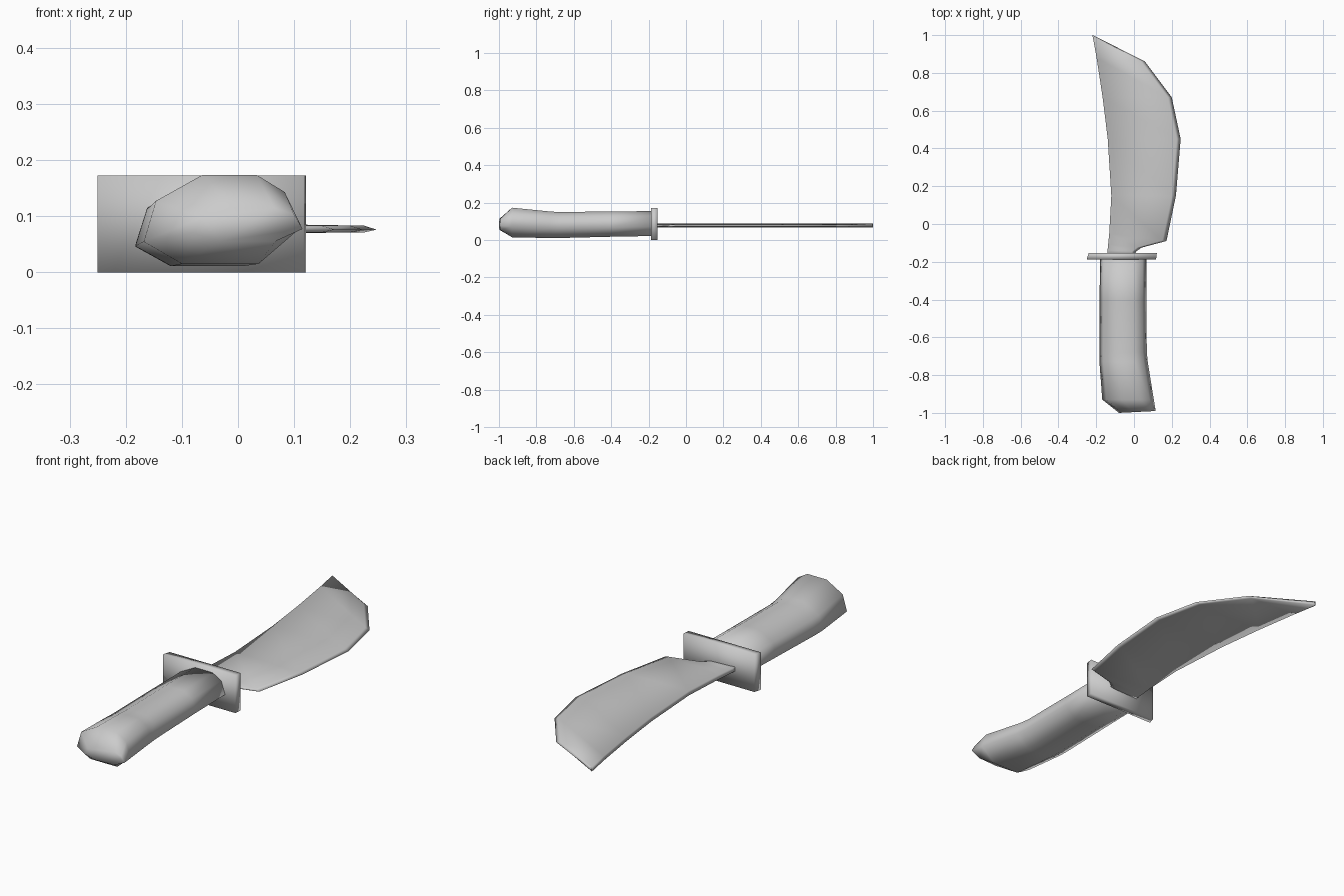
import bpy, bmesh

cube = bpy.data.objects.get("Cube")
if cube:
    bpy.data.objects.remove(cube, do_unlink=True)

grey = bpy.data.materials.new("plain grey")
grey.use_nodes = True
colour = (0.6, 0.6, 0.6, 1)
grey.diffuse_color = colour
grey.node_tree.nodes["Principled BSDF"].inputs["Base Color"].default_value = colour


def loft(name, rings):
    """Skin a row of equal rings, cap both ends and shade smooth."""
    bm = bmesh.new()
    loops = [[bm.verts.new(p) for p in ring] for ring in rings]
    n = len(loops[0])
    for a, b in zip(loops, loops[1:]):
        for i in range(n):
            j = (i + 1) % n
            bm.faces.new((a[i], a[j], b[j], b[i]))
    bm.faces.new(loops[0])
    bm.faces.new(loops[-1])
    bmesh.ops.recalc_face_normals(bm, faces=bm.faces)
    for f in bm.faces:
        f.smooth = True
    mesh = bpy.data.meshes.new(name)
    bm.to_mesh(mesh)
    bm.free()
    mesh.materials.append(grey)
    obj = bpy.data.objects.new(name, mesh)
    bpy.context.collection.objects.link(obj)
    return obj


# Handle: eight-sided grip, bending toward the edge side at the butt
section = [(.38, 1), (.74, 1), (.92, .81), (1, .37),
           (.75, 0), (.25, 0), (0, .25), (.08, .71)]
# y, x min, x max, z min, z max
grip = [(-.17, -.18, .065, .022, .155), (-.4, -.182, .065, .018, .153),
        (-.68, -.183, .068, .011, .15), (-.73, -.183, .073, .011, .153),
        (-.93, -.168, .105, .015, .173)]
rings = [[(x0 + (x1 - x0) * u, y, z0 + (z1 - z0) * v) for u, v in section]
         for y, x0, x1, z0, z1 in grip]
# The butt closes to a small end face, nearly full width on the edge side
rings.append([(-.08 + .195 * u, -1 + .01 * u, .055 + .06 * v) for u, v in section])
loft("handle", rings)

# Guard: thin plate with slightly slanted ends
loft("guard", [[(x0, y, 0), (x1, y, 0), (x1, y, .172), (x0, y, .172)]
               for y, x0, x1 in ((-.187, -.25, .117), (-.153, -.24, .121))])

# Blade: spine y, spine x, edge y, edge x, narrow bevel along the edge
outline = [(-.17, -.143, -.17, 0), (-.14, -.14, -.145, .012),
           (-.11, -.137, -.125, .04), (-.05, -.131, -.09, .172),
           (.15, -.12, .15, .222), (.45, -.139, .45, .247),
           (.67, -.166, .67, .2), (.88, -.198, .86, .058),
           (1, -.22, .995, -.208)]
rings = []
for ys, xs, ye, xe in outline:
    t = 1 - min(.022 / (xe - xs), .5)
    xb, yb = xs + (xe - xs) * t, ys + (ye - ys) * t
    rings.append([(xs, ys, .068), (xb, yb, .071), (xe, ye, .076),
                  (xb, yb, .083), (xs, ys, .089)])
loft("blade", rings)
